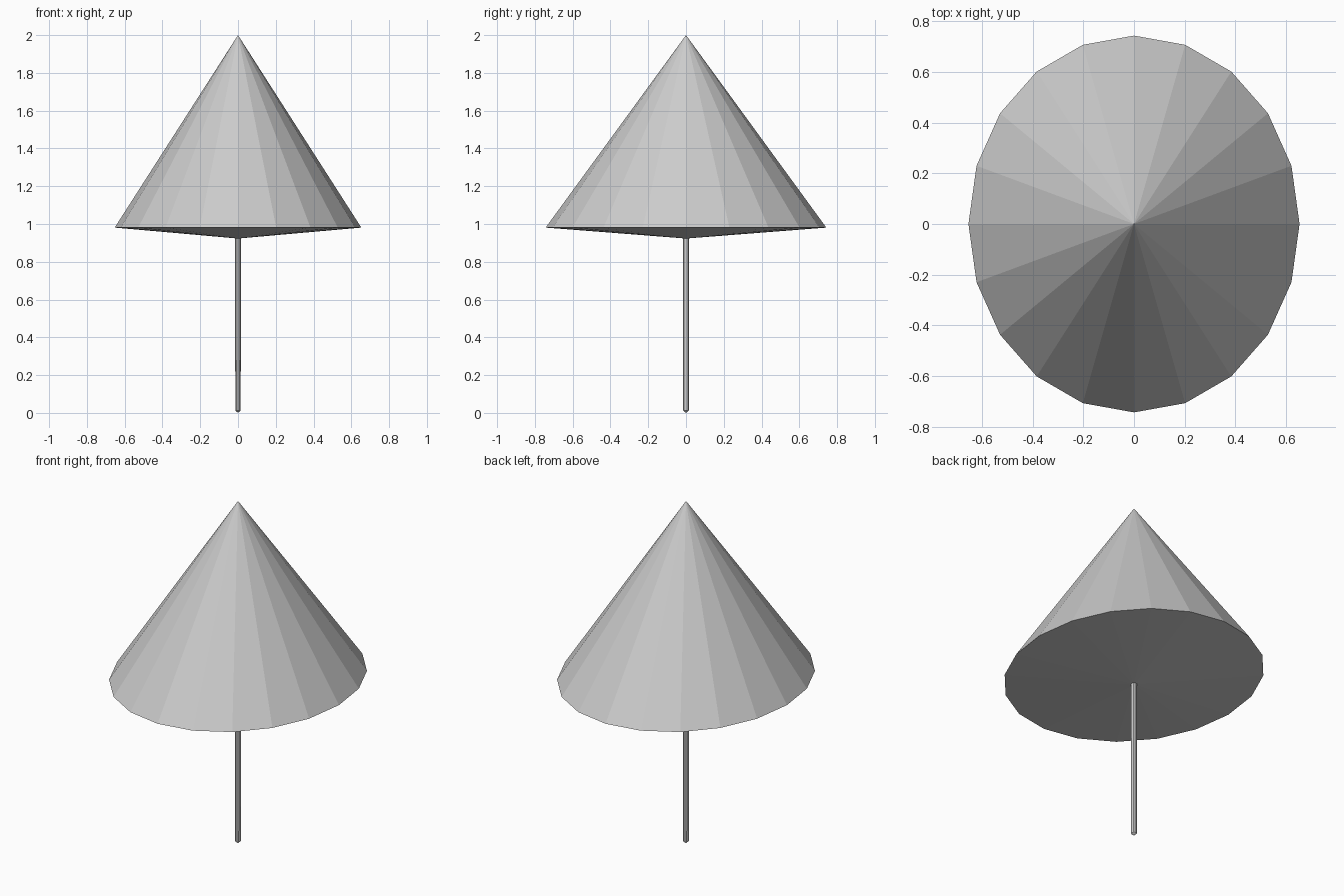
import bpy, bmesh
from math import cos, sin, tau

if "Cube" in bpy.data.objects:
    bpy.data.objects.remove(bpy.data.objects["Cube"])


def lathe(name, rings, sides):
    """Stack elliptical rings (rx, ry, z); a zero radius makes a pointed tip."""
    bm = bmesh.new()
    loops = []
    for rx, ry, z in rings:
        if rx == 0:
            loops.append([bm.verts.new((0, 0, z))] * sides)
        else:
            loops.append([bm.verts.new((rx * cos(tau * i / sides), ry * sin(tau * i / sides), z))
                          for i in range(sides)])
    for low, high in zip(loops, loops[1:]):
        for i in range(sides):
            j = (i + 1) % sides
            bm.faces.new(dict.fromkeys((low[i], low[j], high[j], high[i])))
    bmesh.ops.recalc_face_normals(bm, faces=bm.faces)
    mesh = bpy.data.meshes.new(name)
    bm.to_mesh(mesh)
    bm.free()
    obj = bpy.data.objects.new(name, mesh)
    bpy.context.collection.objects.link(obj)
    return obj


# Canopy: tall faceted cone with a shallow downward-pointing underside
lathe("canopy", [(0, 0, 0.923), (0.653, 0.743, 0.981), (0, 0, 2.0)], 20)

# Pole: thin, slightly tapered, with a blunt pointed foot
lathe("pole", [(0, 0, 0.0), (0.014, 0.016, 0.012), (0.0165, 0.017, 0.935), (0, 0, 0.94)], 10)
